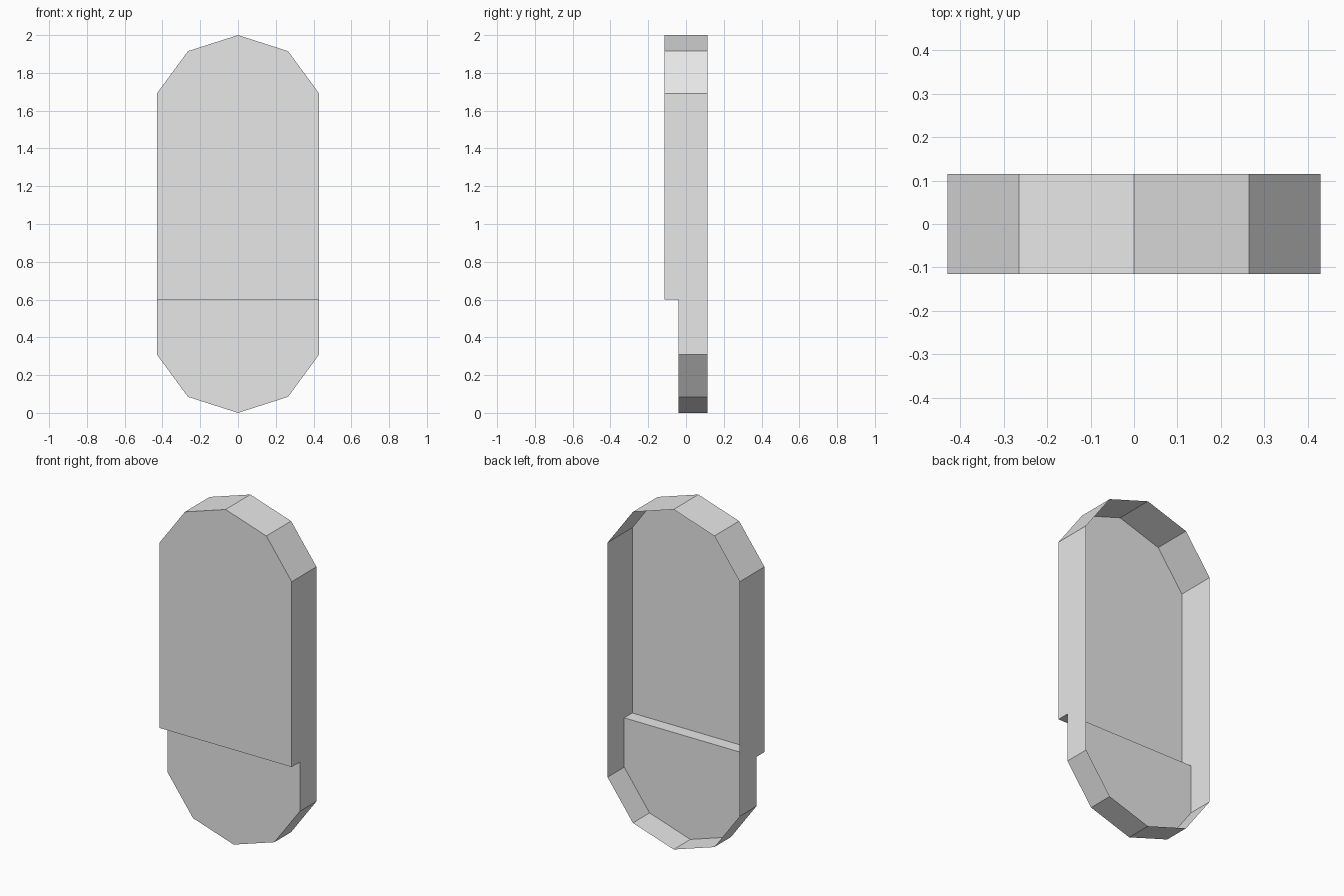
import bpy, bmesh

if "Cube" in bpy.data.objects:
    bpy.data.objects.remove(bpy.data.objects["Cube"])

# Main dimensions
FRONT, RECESS, BACK = -0.115, -0.04, 0.115   # depths of upper panel, lower panel, open back
STEP = 0.60                                  # height of the step
HALF = [(0, 2.0), (0.265, 1.915), (0.43, 1.69)]

# Rounded ends, clockwise seen from the front
top = [(-x, z) for x, z in HALF[:0:-1]] + HALF
bottom = [(x, 2 - z) for x, z in reversed(top)]

bm = bmesh.new()
cache = {}


def vert(x, y, z):
    key = (round(x, 4), round(y, 4), round(z, 4))
    if key not in cache:
        cache[key] = bm.verts.new(key)
    return cache[key]


def face(points):
    return bm.faces.new([vert(*p) for p in points])


W = HALF[-1][0]
# Upper panel, step underside and recessed lower panel
face([(x, FRONT, z) for x, z in reversed(top + [(W, STEP), (-W, STEP)])])
face([(-W, FRONT, STEP), (-W, RECESS, STEP), (W, RECESS, STEP), (W, FRONT, STEP)])
face([(x, RECESS, z) for x, z in reversed([(-W, STEP), (W, STEP)] + bottom)])

# Sloped rim faces at both ends
for ring, y in ((top, FRONT), (bottom, RECESS)):
    for (x0, z0), (x1, z1) in zip(ring, ring[1:]):
        face([(x0, y, z0), (x1, y, z1), (x1, BACK, z1), (x0, BACK, z0)])

# Notched straight side walls
zt, zb = HALF[-1][1], 2 - HALF[-1][1]
side = [(FRONT, zt), (FRONT, STEP), (RECESS, STEP), (RECESS, zb), (BACK, zb), (BACK, zt)]
face([(W, y, z) for y, z in side])
face([(-W, y, z) for y, z in reversed(side)])

bmesh.ops.recalc_face_normals(bm, faces=bm.faces)
bm.faces.ensure_lookup_table()
if bm.faces[0].normal.y > 0:
    bmesh.ops.reverse_faces(bm, faces=bm.faces)

mesh = bpy.data.meshes.new("stepped_shell")
bm.to_mesh(mesh)
bm.free()

# Plain grey shell, open at the back
grey = bpy.data.materials.new("light_grey")
grey.diffuse_color = (0.8, 0.8, 0.8, 1)
grey.use_nodes = True
grey.node_tree.nodes["Principled BSDF"].inputs["Base Color"].default_value = grey.diffuse_color
mesh.materials.append(grey)
shell = bpy.data.objects.new("stepped_shell", mesh)
bpy.context.collection.objects.link(shell)
